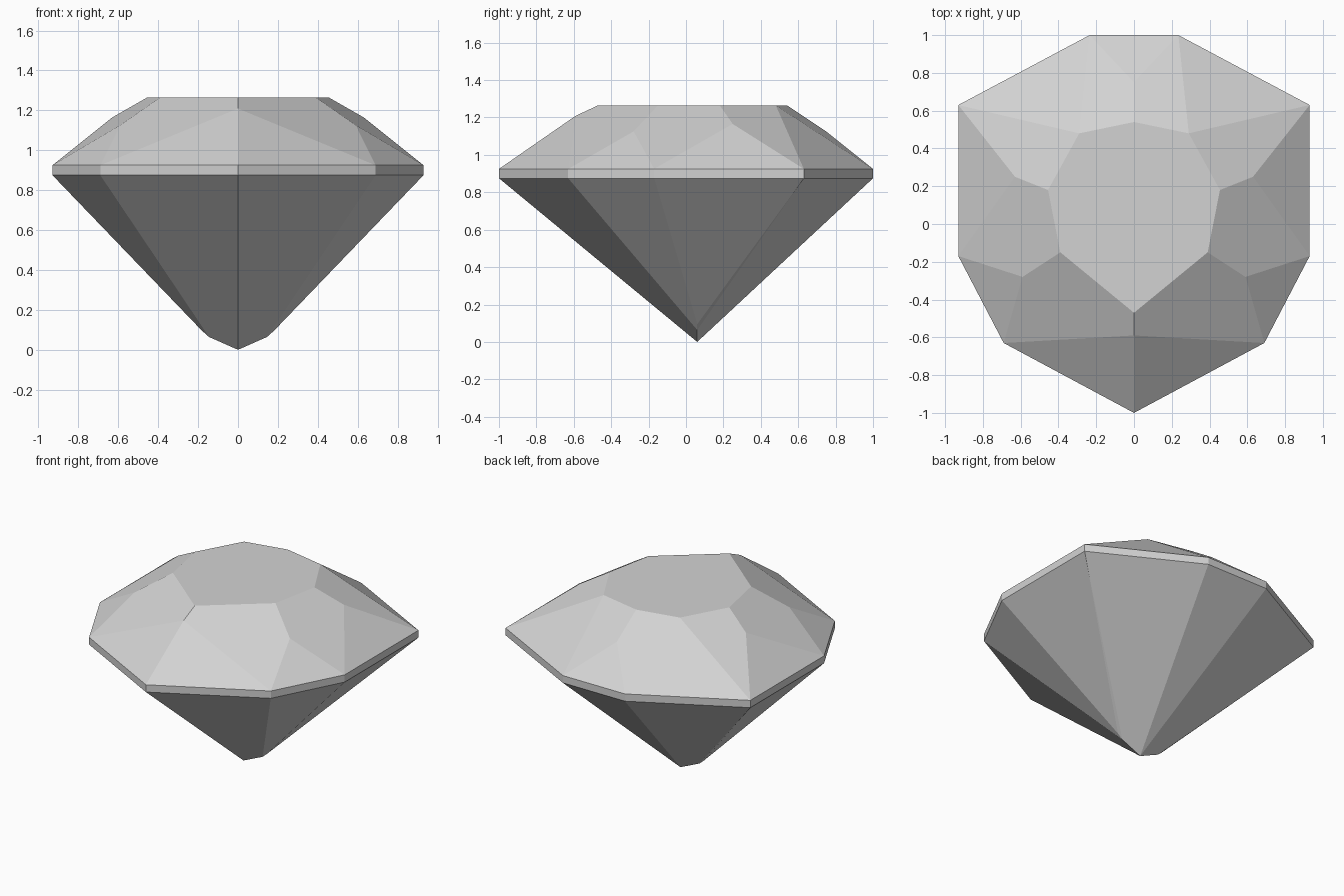
import bpy
import bmesh
from math import radians

cube = bpy.data.objects.get("Cube")
if cube:
    bpy.data.objects.remove(cube, do_unlink=True)

# Heights of the main levels
GIRDLE_LOW, GIRDLE_HIGH, TABLE = 0.875, 0.925, 1.265


def at_height(outline, z):
    return [(x, y, z) for x, y in outline]


# Corners of the +x half of the stone, from front to back
girdle = [(0, -1), (0.69, -0.63), (0.93, -0.17), (0.93, 0.63), (0.235, 1)]
table = [(0, -0.47), (0.39, -0.15), (0.455, 0.18), (0.29, 0.48), (0, 0.54)]
crown_nodes = [(0, -0.59, 1.209), (0.59, -0.28, 1.126),
               (0.63, 0.25, 1.165), (0, 0.75, 1.125)]
keel = [(0, 0.06, 0), (0.145, 0.06, 0.064), (0.18, 0.06, 0.095)]

half = (at_height(girdle, GIRDLE_LOW) + at_height(girdle, GIRDLE_HIGH)
        + at_height(table, TABLE) + crown_nodes + keel)
corners = set(half) | {(-x, y, z) for x, y, z in half if x > 0}

# Cut stone: convex hull of the mirrored corners, merged into flat facets
bm = bmesh.new()
for co in sorted(corners):
    bm.verts.new(co)
bmesh.ops.convex_hull(bm, input=bm.verts[:])
bmesh.ops.dissolve_limit(bm, angle_limit=radians(2),
                         verts=bm.verts[:], edges=bm.edges[:])
bmesh.ops.recalc_face_normals(bm, faces=bm.faces[:])
mesh = bpy.data.meshes.new("gemstone")
bm.to_mesh(mesh)
bm.free()

gem = bpy.data.objects.new("gemstone", mesh)
bpy.context.collection.objects.link(gem)

# Plain light grey
grey = bpy.data.materials.new("light_grey")
grey.use_nodes = True
colour = (0.65, 0.65, 0.65, 1)
grey.diffuse_color = colour
for node in grey.node_tree.nodes:
    if node.type == 'BSDF_PRINCIPLED':
        node.inputs["Base Color"].default_value = colour
mesh.materials.append(grey)
